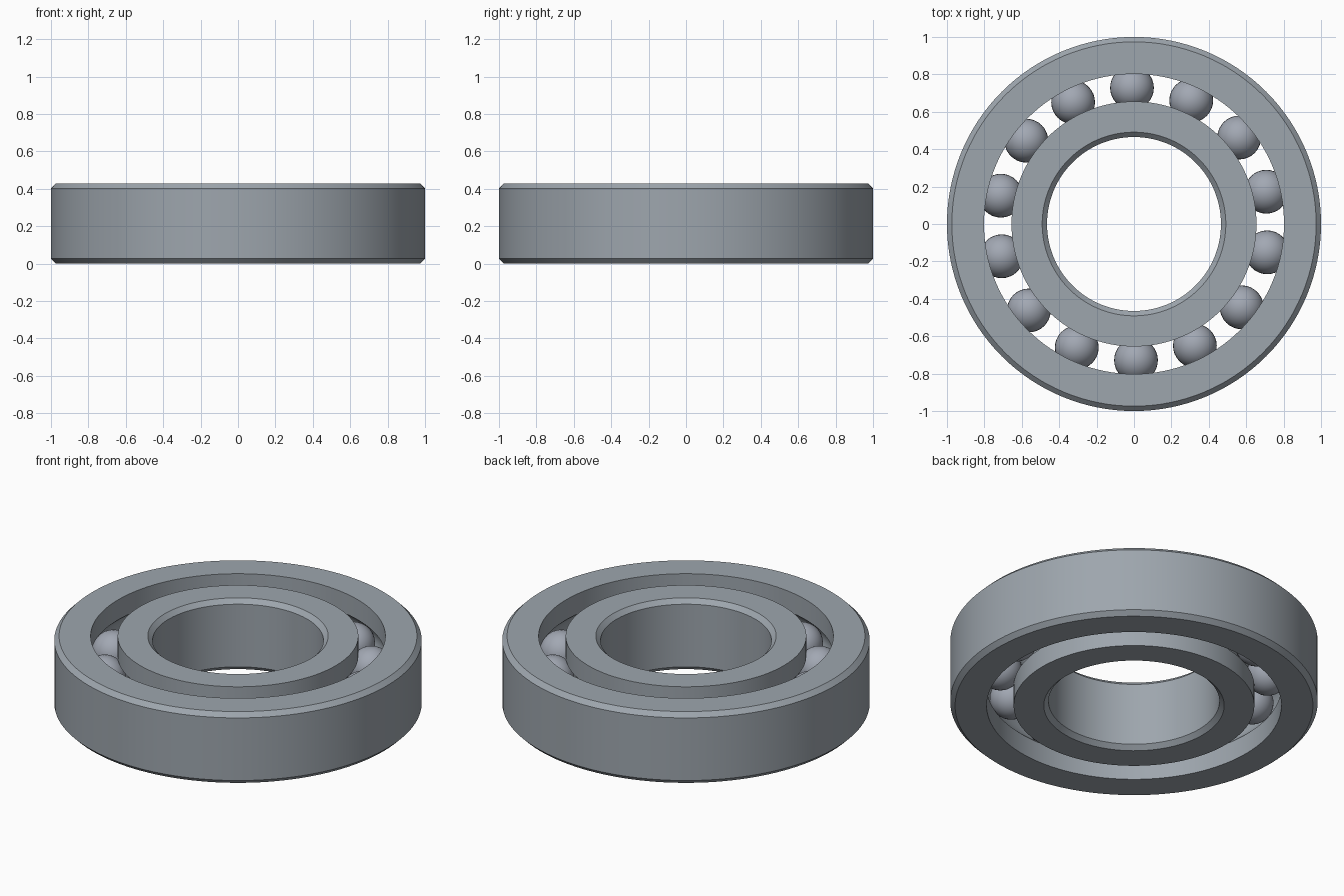
import bpy
import bmesh
from math import sin, cos, pi, radians, asin, sqrt
from mathutils import Matrix, Vector

HEIGHT = 0.428
MID = HEIGHT / 2
CHAMFER = 0.026
PITCH = 0.728          # radius of the circle the balls sit on
BALL = 0.117
GROOVE = BALL + 0.002
BALL_COUNT = 14

cube = bpy.data.objects.get("Cube")
if cube:
    bpy.data.objects.remove(cube, do_unlink=True)


def make_material(name, color):
    mat = bpy.data.materials.new(name)
    mat.use_nodes = True
    mat.diffuse_color = color
    mat.node_tree.nodes["Principled BSDF"].inputs["Base Color"].default_value = color
    return mat


def finish(name, bm, mat):
    bmesh.ops.recalc_face_normals(bm, faces=bm.faces)
    mesh = bpy.data.meshes.new(name)
    bm.to_mesh(mesh)
    bm.free()
    mesh.materials.append(mat)
    obj = bpy.data.objects.new(name, mesh)
    bpy.context.collection.objects.link(obj)
    bpy.ops.object.select_all(action='DESELECT')
    obj.select_set(True)
    bpy.context.view_layer.objects.active = obj
    bpy.ops.object.shade_smooth_by_angle(angle=radians(25))
    return obj


def raceway(radius, steps=14):
    """Groove arc, bottom to top, cut into a wall at the given radius."""
    side = 1 if radius > PITCH else -1
    reach = sqrt(GROOVE ** 2 - (radius - PITCH) ** 2)
    span = asin(reach / GROOVE)
    angles = [span * (2 * i / steps - 1) for i in range(steps + 1)]
    return [(PITCH + side * GROOVE * cos(a), MID + GROOVE * sin(a)) for a in angles]


def ring(name, wall, grooved, mat, segments=128):
    """Lathe a ring: chamfered plain wall, grooved wall facing the balls."""
    inset = wall + (CHAMFER if grooved > wall else -CHAMFER)
    profile = [(grooved, 0)] + raceway(grooved) + [
        (grooved, HEIGHT), (inset, HEIGHT), (wall, HEIGHT - CHAMFER),
        (wall, CHAMFER), (inset, 0)]
    bm = bmesh.new()
    verts = [bm.verts.new((r, 0, z)) for r, z in profile]
    edges = [bm.edges.new((v, verts[i - 1])) for i, v in enumerate(verts)]
    bmesh.ops.spin(bm, geom=verts + edges, axis=(0, 0, 1), cent=(0, 0, 0),
                   angle=2 * pi, steps=segments, use_merge=True)
    bmesh.ops.remove_doubles(bm, verts=bm.verts, dist=0.0001)
    return finish(name, bm, mat)


steel = make_material("brushed steel", (0.34, 0.38, 0.42, 1))
polished = make_material("polished steel", (0.36, 0.39, 0.45, 1))

# Races
ring("outer_race", 1.0, 0.802, steel)
ring("inner_race", 0.465, 0.655, steel)

# Balls spaced evenly around the raceway
for i in range(BALL_COUNT):
    angle = radians(90.85) + 2 * pi * i / BALL_COUNT
    bm = bmesh.new()
    bmesh.ops.create_uvsphere(
        bm, u_segments=32, v_segments=16, radius=BALL,
        matrix=Matrix.Translation(Vector((PITCH * cos(angle), PITCH * sin(angle), MID))))
    finish(f"ball_{i + 1}", bm, polished)
